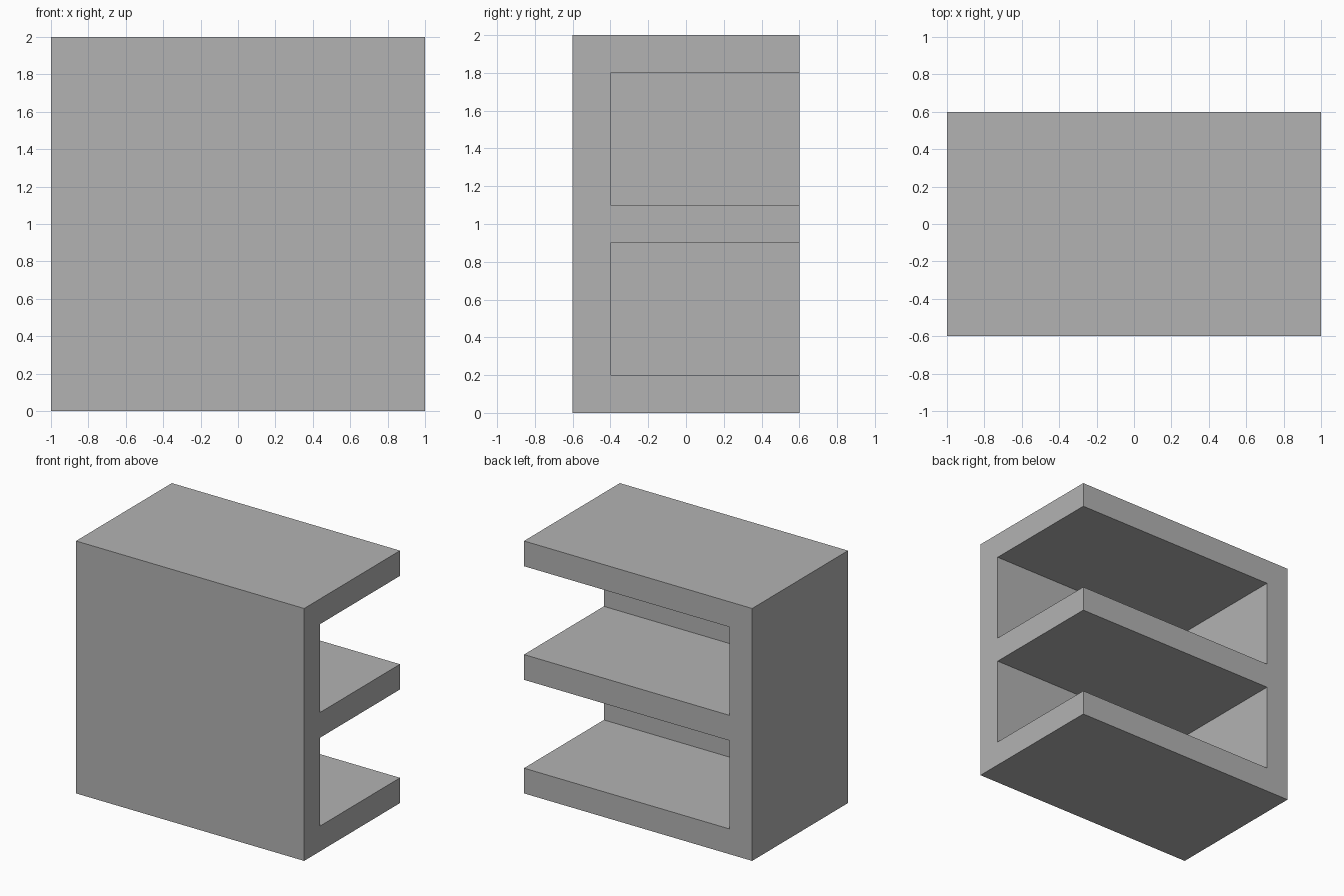
import bpy

cube = bpy.data.objects.get("Cube")
if cube:
    bpy.data.objects.remove(cube, do_unlink=True)

WIDTH, DEPTH, HEIGHT, WALL = 2.0, 1.2, 2.0, 0.2
OPENING = (HEIGHT - 3 * WALL) / 2

# Single grey finish
grey = bpy.data.materials.new("light grey")
grey.use_nodes = True
colour = (0.45, 0.45, 0.45, 1)
grey.diffuse_color = colour
grey.node_tree.nodes["Principled BSDF"].inputs["Base Color"].default_value = colour


def box(name, low, high):
    """Box between two opposite corners."""
    centre = [(a + b) / 2 for a, b in zip(low, high)]
    bpy.ops.mesh.primitive_cube_add(size=1, location=centre)
    obj = bpy.context.object
    obj.name = name
    obj.scale = [b - a for a, b in zip(low, high)]
    bpy.ops.object.transform_apply(location=True, rotation=False, scale=True)
    return obj


# Solid shelf block
shelf = box("corner_shelf", (-WIDTH / 2, -DEPTH / 2, 0), (WIDTH / 2, DEPTH / 2, HEIGHT))
shelf.data.materials.clear()
shelf.data.materials.append(grey)

# Two bays, open at the back and on the +x side
for i in range(2):
    z = WALL + i * (OPENING + WALL)
    cutter = box("bay_cutter", (-WIDTH / 2 + WALL, -DEPTH / 2 + WALL, z),
                 (WIDTH, DEPTH, z + OPENING))
    cutter.data.materials.append(grey)
    cutter.hide_render = True
    bpy.context.view_layer.objects.active = shelf
    cut = shelf.modifiers.new("bay", 'BOOLEAN')
    cut.operation = 'DIFFERENCE'
    cut.solver = 'EXACT'
    cut.object = cutter
    bpy.ops.object.modifier_apply(modifier=cut.name)
    bpy.data.objects.remove(cutter, do_unlink=True)
